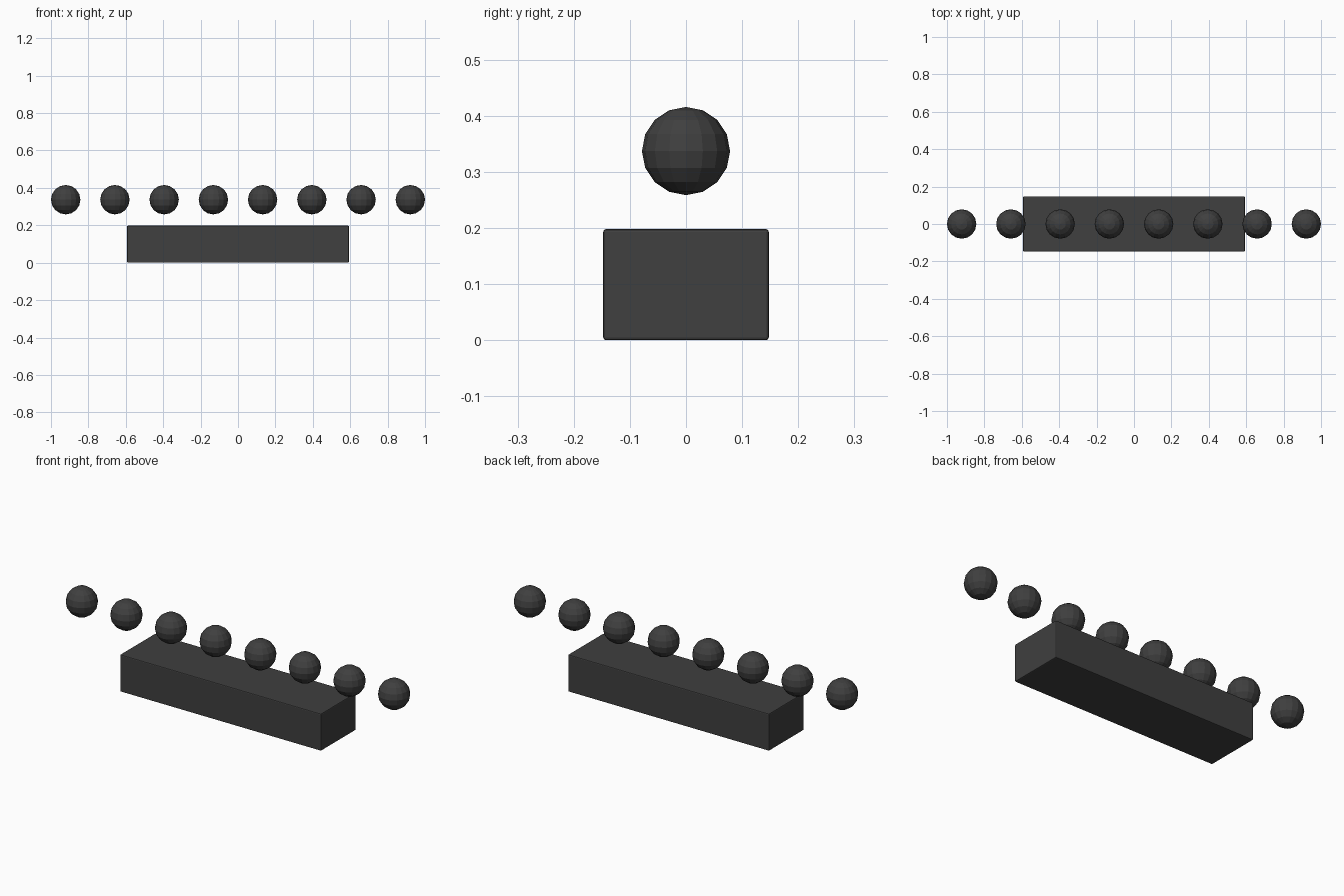
import bpy

if "Cube" in bpy.data.objects:
    bpy.data.objects.remove(bpy.data.objects["Cube"])

# Base block with tiny softened edges
bpy.ops.mesh.primitive_cube_add(size=1, location=(0, 0, 0.099))
block = bpy.context.object
block.name = "base_block"
block.scale = (1.186, 0.295, 0.198)
bpy.ops.object.transform_apply(location=False, rotation=False, scale=True)
bevel = block.modifiers.new("edge_bevel", 'BEVEL')
bevel.width = 0.005
bevel.segments = 2

# Dark finish shared by all parts
dark = bpy.data.materials.new("dark_grey")
dark.diffuse_color = (0.05, 0.05, 0.05, 1)
dark.use_nodes = True
dark.node_tree.nodes["Principled BSDF"].inputs["Base Color"].default_value = dark.diffuse_color
block.data.materials.append(dark)

# Row of eight faceted balls floating above the block
COUNT, RADIUS, END_X = 8, 0.0786, 0.9214
for i in range(COUNT):
    x = -END_X + 2 * END_X * i / (COUNT - 1)
    bpy.ops.mesh.primitive_uv_sphere_add(
        segments=16, ring_count=8, radius=RADIUS, location=(x, 0, 0.337))
    ball = bpy.context.object
    ball.name = f"ball_{i + 1}"
    ball.data.materials.append(dark)
